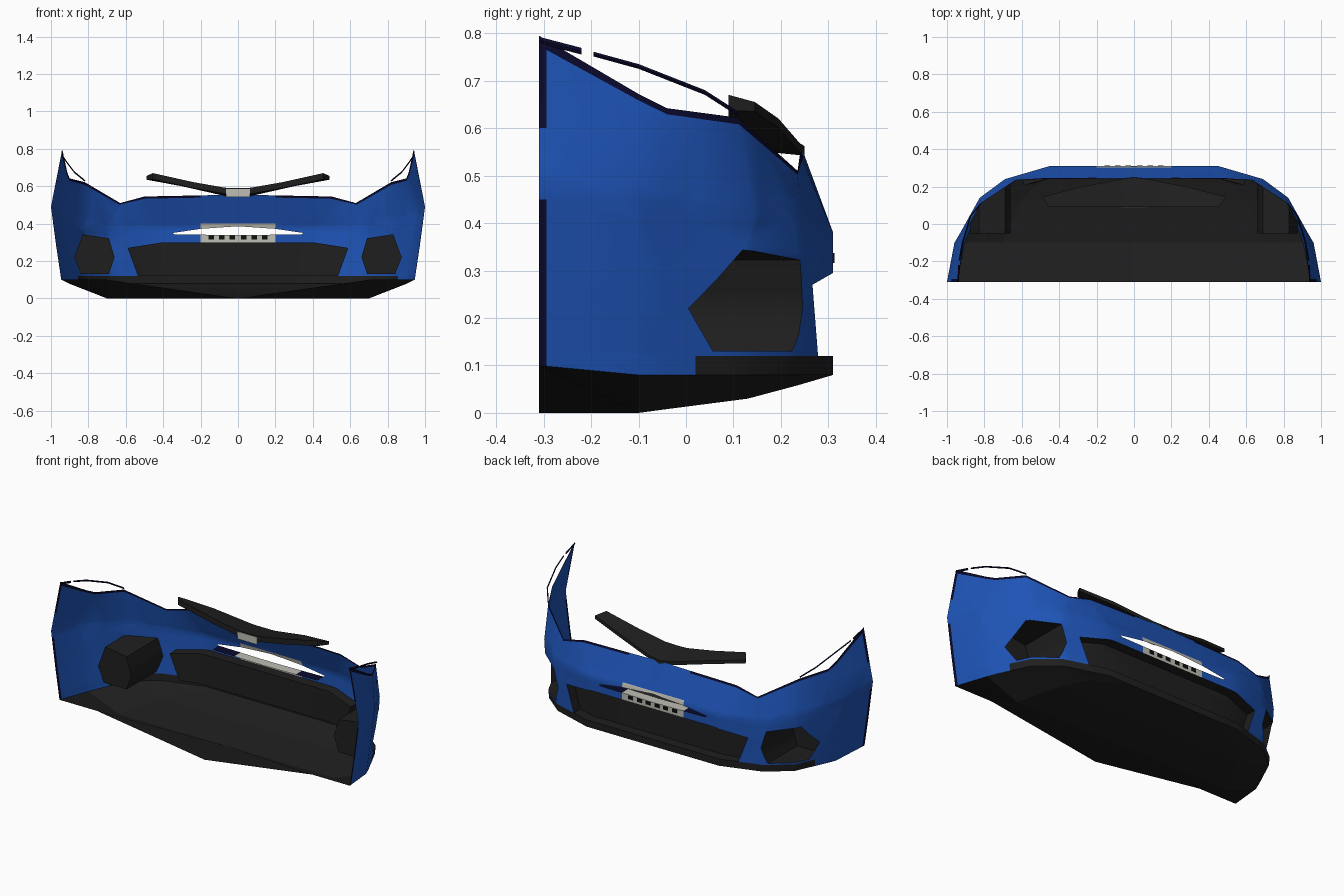
import bpy, bmesh
from math import radians
from mathutils import Vector

cube = bpy.data.objects.get("Cube")
if cube:
    bpy.data.objects.remove(cube)


def material(name, rgb):
    m = bpy.data.materials.new(name)
    m.use_nodes = True
    m.diffuse_color = (*rgb, 1)
    m.node_tree.nodes["Principled BSDF"].inputs["Base Color"].default_value = (*rgb, 1)
    return m


blue = material("blue paint", (0.013, 0.088, 0.47))
grey = material("dark plastic", (0.0135, 0.0135, 0.0135))
navy = material("navy edge", (0.003, 0.003, 0.026))
beige = material("pale plate", (0.52, 0.52, 0.46))
black = material("black marks", (0.004, 0.004, 0.004))


def finish(name, bm, mats, mirror=True, smooth=True):
    """Turn a bmesh into an object, mirrored left to right."""
    bmesh.ops.recalc_face_normals(bm, faces=bm.faces)
    me = bpy.data.meshes.new(name)
    bm.to_mesh(me)
    bm.free()
    for m in mats:
        me.materials.append(m)
    ob = bpy.data.objects.new(name, me)
    bpy.context.collection.objects.link(ob)
    if smooth:
        bpy.ops.object.select_all(action='DESELECT')
        ob.select_set(True)
        bpy.context.view_layer.objects.active = ob
        bpy.ops.object.shade_smooth_by_angle(angle=radians(35))
    if mirror:
        ob.modifiers.new("mirror", 'MIRROR').merge_threshold = 0.001
    return ob


def loft(rows, closed=False):
    """Bridge rows of points with quads."""
    bm = bmesh.new()
    vs = [[bm.verts.new(p) for p in r] for r in rows]
    for a, b in zip(vs, vs[1:]):
        n = len(a)
        for i in range(n if closed else n - 1):
            j = (i + 1) % n
            bm.faces.new((a[i], a[j], b[j], b[i]))
    if closed:
        bm.faces.new(vs[0])
        bm.faces.new(vs[-1])
    return bm


def open_seam(bm):
    """Remove faces lying on the mirror plane."""
    seam = [f for f in bm.faces if all(abs(v.co.x) < 1e-4 for v in f.verts)]
    bmesh.ops.delete(bm, geom=seam, context='FACES_ONLY')


def cut(bm, co, no):
    bmesh.ops.bisect_plane(bm, geom=bm.verts[:] + bm.edges[:] + bm.faces[:],
                           plane_co=co, plane_no=no, dist=1e-5)


def sides(poly):
    return zip(poly, poly[1:] + poly[:1])


def inside(poly, c):
    s = [(b[0] - a[0]) * (c.z - a[1]) - (b[1] - a[1]) * (c.x - a[0]) for a, b in sides(poly)]
    return all(v > 0 for v in s) or all(v < 0 for v in s)


# Bumper skin: stations from the rear side edge to the middle, bottom to top
stations = [
    [(.945, -.31, .10), (.972, -.31, .28), (1, -.31, .49), (.94, -.31, .795)],
    [(.905, -.1, .08), (.935, -.1, .28), (.96, -.1, .48), (.912, -.1, .672)],
    [(.88, -.04, .08), (.905, -.04, .28), (.925, -.04, .46), (.90, -.04, .642)],
    [(.80, .13, .08), (.815, .14, .28), (.825, .14, .42), (.82, .11, .622)],
    [(.67, .235, .08), (.69, .24, .28), (.69, .24, .39), (.63, .235, .51)],
    [(.43, .31, .08), (.43, .31, .28), (.45, .31, .38), (.5, .24, .545)],
    [(0, .31, .08), (0, .31, .28), (0, .31, .38), (0, .245, .555)],
]
rows = []
for s in stations:
    near_top = Vector(s[2]).lerp(Vector(s[3]), 0.93)
    rows.append(s[:3] + [near_top, s[3]])
bm = loft(rows)
top_faces = bm.faces.layers.int.new("top_band")
for i, f in enumerate(bm.faces):
    f[top_faces] = int(i % 4 == 3)

fog = [(.875, .22), (.83, .343), (.69, .322), (.66, .22), (.69, .13), (.84, .13)]
grille = [(0, .30), (.4, .30), (.59, .27), (.535, .12), (0, .12)]
slit = [(0, .386), (.2, .372), (.35, .35), (.34, .343), (0, .338)]
for poly in (fog, grille, slit):
    for a, b in sides(poly):
        if a[0] + b[0] > 0:
            cut(bm, (a[0], 0, a[1]), (b[1] - a[1], 0, a[0] - b[0]))
for z in (.12, .30, .40, .45, .6):
    cut(bm, (0, 0, z), (0, 0, 1))
cut(bm, (.2, 0, 0), (1, 0, 0))
for y in (-.294, .02):
    cut(bm, (0, y, 0), (0, 1, 0))

# Paint rules: trim lip, edge bands and number plate field
holes = {"fog": [], "grille": [], "slit": []}
for f in bm.faces:
    c = f.calc_center_median()
    if c.z < .12 and c.y > .02:
        f.material_index = 1
    elif (f[top_faces] and c.x > .13) or (c.y < -.294 and not .45 < c.z < .6):
        f.material_index = 2
    elif c.x < .2 and .30 < c.z < .40:
        f.material_index = 3
    for key, poly in (("fog", fog), ("grille", grille), ("slit", slit)):
        if inside(poly, c):
            holes[key].append(f)
            break

# Open the slit, and fold a ledge inward from its lower lip
lip = {e for f in holes["slit"] for e in f.edges
       if all(v.co.z < .345 for v in e.verts)
       and any(g not in holes["slit"] for g in e.link_faces)}
bmesh.ops.delete(bm, geom=holes["slit"], context='FACES')
res = bmesh.ops.extrude_edge_only(bm, edges=list(lip))["geom"]
for g in res:
    if isinstance(g, bmesh.types.BMVert):
        g.co.y -= .06
for g in res:
    if isinstance(g, bmesh.types.BMFace):
        g.material_index = 3 if g.calc_center_median().x < .2 else 2

# Sink the grille and the lamp pockets
for key in ("fog", "grille"):
    faces = holes[key]
    res = bmesh.ops.extrude_face_region(bm, geom=faces)["geom"]
    old = [f for f in faces if f.is_valid and f not in res]
    if old:
        bmesh.ops.delete(bm, geom=old, context='FACES_ONLY')
    new_verts = [g for g in res if isinstance(g, bmesh.types.BMVert)]
    for v in new_verts:
        v.co.y = -.05 if key == "fog" else v.co.y - .06
        for f in v.link_faces:
            f.material_index = 1
open_seam(bm)
finish("bumper_skin", bm, [blue, grey, navy, beige])

# Undertray: keel shaped at the rear edge, flat behind it, rising to the front
inner = [(.70, .10), (.70, 0), (.68, .008), (.6, .03), (.5, .058), (.3, .08)]
tray = []
for i, (s, (x, z)) in enumerate(zip(stations, inner)):
    y = s[0][1]
    tray.append([s[0], (x, y, z), (0, y, z if i else 0)])
finish("undertray", loft(tray), [grey], smooth=False)

# Upper wing: bent sloping plate
wing = []
for back_x, back_z, front_x, front_y, front_z in [
        (0, .590, 0, .25, .562), (.07, .592, .07, .24, .568),
        (.24, .622, .30, .195, .620), (.455, .67, .49, .145, .655)]:
    wing.append([(back_x, .09, back_z), (front_x, front_y, front_z),
                 (front_x, front_y, front_z - .02), (back_x, .09, back_z - .032)])
bm = loft(wing, closed=True)
open_seam(bm)
finish("upper_wing", bm, [grey])


def box(name, lo, hi, mat, mirror=True):
    bm = bmesh.new()
    bmesh.ops.create_cube(bm, size=1)
    for v in bm.verts:
        v.co = [lo[i] if v.co[i] < 0 else hi[i] for i in range(3)]
    return finish(name, bm, [mat], mirror, False)


# Pale tab below the wing and marks on the plate
box("wing_tab", (-.065, .086, .543), (.065, .089, .586), beige, False)
for i in range(3):
    x = .03 + i * .056
    box(f"plate_mark_{i + 1}", (x - .015, .307, .316), (x + .015, .313, .337), black)

# Slim trim strips arching over the side panels, with a short stub behind
arch = [(.934, -.195, .756), (.917, -.1, .73), (.875, .04, .675), (.82, .11, .63)]
stub = [(.94, -.308, .785), (.936, -.22, .762)]
for name, path, half in (("arch_strip", arch, .005), ("arch_stub", stub, .007)):
    strip = [[(x, y, z - half), (x + .004, y, z), (x, y, z + half), (x - .004, y, z)]
             for x, y, z in path]
    finish(name, loft(strip, closed=True), [navy])
